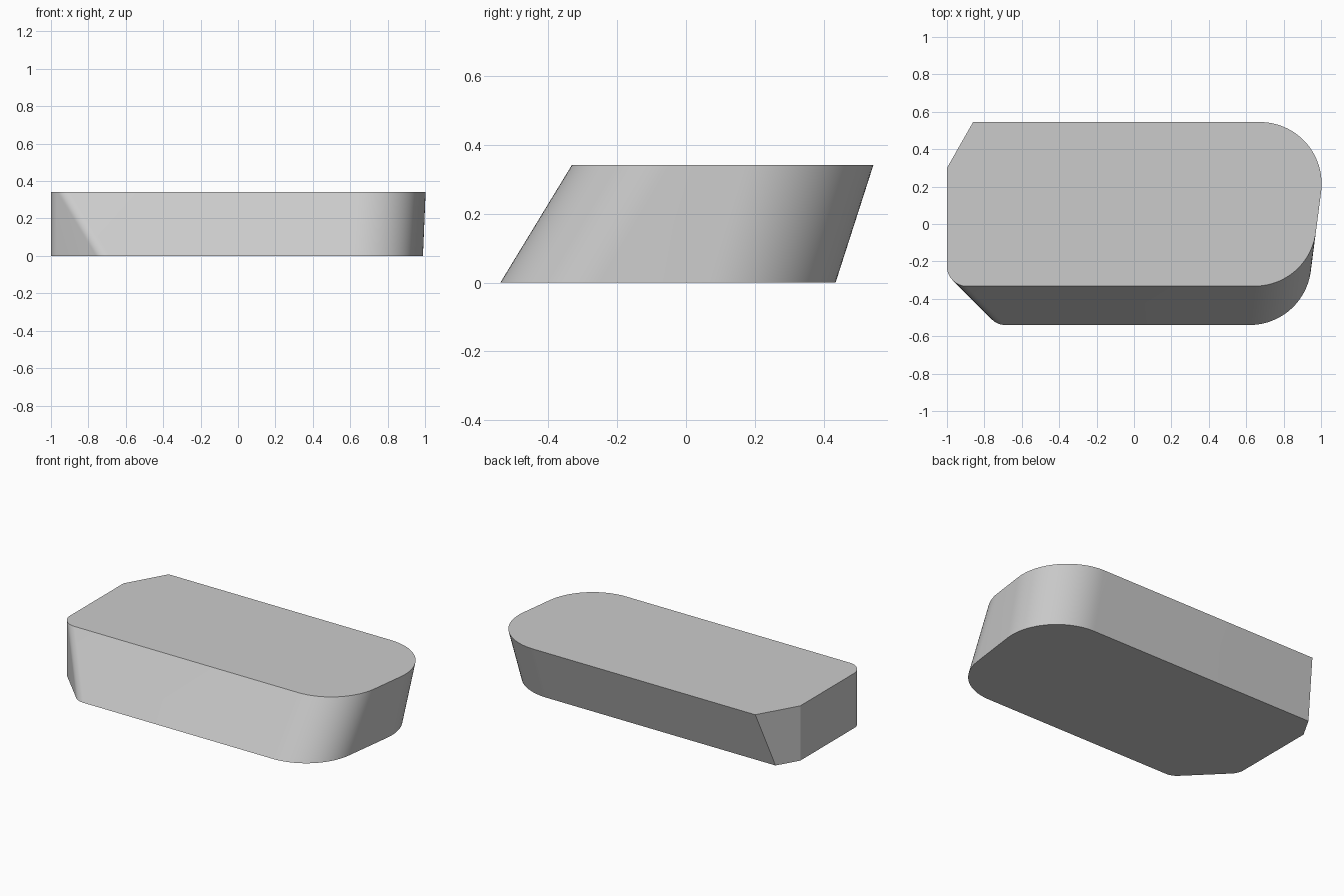
import bpy, bmesh
from math import tan, sin
from mathutils import Vector

cube = bpy.data.objects.get("Cube")
if cube:
    bpy.data.objects.remove(cube, do_unlink=True)

HEIGHT = 0.342


def side_x(y):
    """Slightly leaning straight line of the +x wall in plan."""
    return 0.978 + 0.13 * y


def fillet(prev, corner, nxt, radius, steps):
    """Points of a round arc replacing a corner."""
    p, c, n = Vector(prev), Vector(corner), Vector(nxt)
    if radius == 0:
        return [c]
    a, b = (p - c).normalized(), (n - c).normalized()
    half = a.angle(b) / 2
    start, end = c + a * radius / tan(half), c + b * radius / tan(half)
    centre = c + (a + b).normalized() * radius / sin(half)
    u, v = (start - centre).normalized(), (end - centre).normalized()
    sweep = u.angle(v)
    arc = []
    for i in range(steps + 1):
        t = sweep * i / steps
        arc.append(centre + (u * sin(sweep - t) + v * sin(t)) * radius / sin(sweep))
    return arc


def outline(front, back):
    """Rounded and chamfered plan between a front and a back line."""
    corners = [
        ((-1.27 - front, front), 0.1, 8),
        ((side_x(front), front), 0.33, 24),
        ((side_x(back), back), 0.33, 24),
        ((-1 + 0.571 * (back - 0.3), back), 0, 0),
        ((-1, 0.3), 0, 0),
        ((-1, -0.27), 0.1, 8),
    ]
    pts = []
    for i, (c, r, steps) in enumerate(corners):
        before, after = corners[i - 1][0], corners[(i + 1) % len(corners)][0]
        pts += fillet(before, c, after, r, steps)
    return pts


# Block lofted between the lower and upper outlines
bm = bmesh.new()
low = [bm.verts.new((p.x, p.y, 0)) for p in outline(-0.54, 0.435)]
high = [bm.verts.new((p.x, p.y, HEIGHT)) for p in outline(-0.332, 0.545)]
bm.faces.new(low[::-1])
bm.faces.new(high)
for i in range(len(low)):
    j = (i + 1) % len(low)
    bm.faces.new((low[i], low[j], high[j], high[i]))
bmesh.ops.recalc_face_normals(bm, faces=bm.faces)

mesh = bpy.data.meshes.new("slanted_block")
bm.to_mesh(mesh)
bm.free()
block = bpy.data.objects.new("slanted_block", mesh)
bpy.context.collection.objects.link(block)

# Plain grey
grey = bpy.data.materials.new("plain grey")
grey.use_nodes = True
colour = (0.6, 0.6, 0.6, 1)
grey.diffuse_color = colour
grey.node_tree.nodes["Principled BSDF"].inputs["Base Color"].default_value = colour
mesh.materials.append(grey)

# Smooth rounds with sharp rims
bpy.context.view_layer.objects.active = block
block.select_set(True)
bpy.ops.object.shade_smooth_by_angle(angle=0.5)
